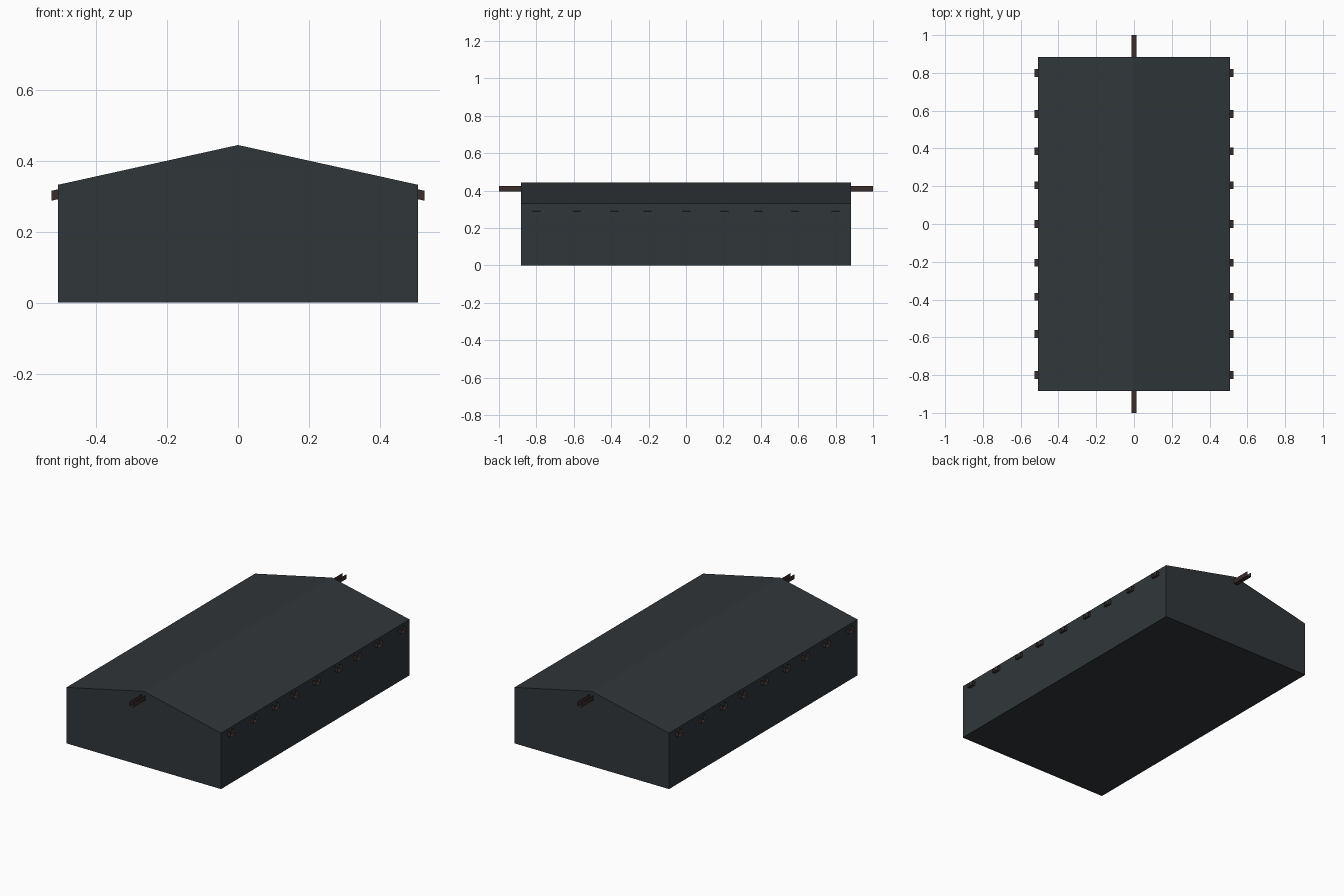
import bpy, math
from mathutils import Matrix, Vector

if "Cube" in bpy.data.objects:
    bpy.data.objects.remove(bpy.data.objects["Cube"])

def material(name, color):
    m = bpy.data.materials.new(name)
    m.diffuse_color = (*color, 1)
    m.use_nodes = True
    m.node_tree.nodes["Principled BSDF"].inputs["Base Color"].default_value = m.diffuse_color
    return m

slate = material("slate", (0.030, 0.037, 0.042))
timber = material("timber", (0.040, 0.026, 0.024))

def make(name, verts, faces, mat):
    me = bpy.data.meshes.new(name)
    me.from_pydata(verts, [], faces)
    me.materials.append(mat)
    ob = bpy.data.objects.new(name, me)
    bpy.context.collection.objects.link(ob)
    return ob

# Hall: gabled profile run front to back, floor slightly recessed
W, L, EAVE, RIDGE, FLOOR = 0.507, 0.883, 0.332, 0.444, 0.006
profile = [(-W, 0), (W, 0), (W, EAVE), (0, RIDGE), (-W, EAVE)]
verts = [(x, y, z) for y in (-L, L) for x, z in profile]
faces = [(0, 1, 2, 3, 4), (9, 8, 7, 6, 5)]
faces += [(i, i + 5, (i + 1) % 5 + 5, (i + 1) % 5) for i in range(1, 5)]
make("hall_shell", verts, faces, slate)
make("hall_floor", [(-W, -L, FLOOR), (-W, L, FLOOR), (W, L, FLOOR), (W, -L, FLOOR)],
     [(0, 1, 2, 3)], slate)

# Open-topped thin channel from start to end (centre of its bottom)
def channel(name, start, end, width, height):
    start, end = Vector(start), Vector(end)
    side = (end - start).cross(Vector((0, 0, 1))).normalized() * width / 2
    up = Vector((0, 0, height))
    section = [-side + up, -side, side, side + up]
    verts = [p + s for p in (start, end) for s in section]
    make(name, verts, [(i, i + 1, i + 5, i + 4) for i in range(3)], timber)

# Ridge beam ends
for s, label in ((-1, "front"), (1, "back")):
    channel("ridge_beam_" + label, (0, s * (L - 0.02), 0.396), (0, s, 0.396), 0.026, 0.028)

# Rafter ends under both eaves
for s, label in ((-1, "left"), (1, "right")):
    for i, y in enumerate((-0.80, -0.583, -0.385, -0.205, 0, 0.205, 0.385, 0.583, 0.80)):
        channel(f"rafter_end_{label}_{i}", (s * (W - 0.02), y, 0.296),
                (s * 0.526, y, 0.287), 0.042, 0.028)
